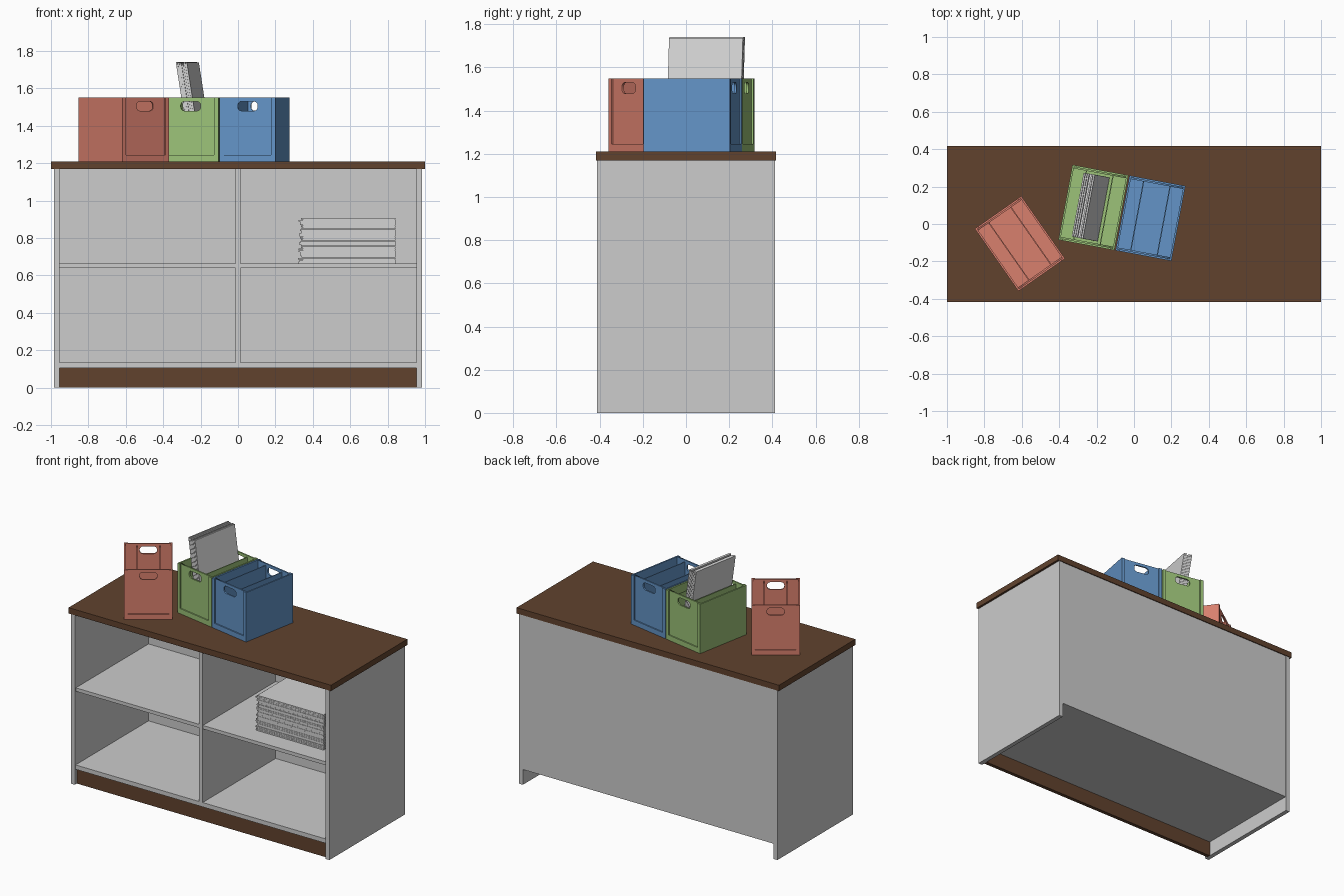
import bpy, bmesh, math, random
from mathutils import Matrix, Vector

if "Cube" in bpy.data.objects:
    bpy.data.objects.remove(bpy.data.objects["Cube"])

random.seed(4)


def material(name, rgb):
    m = bpy.data.materials.new(name)
    lin = [c / 12.92 if c < 0.04 else ((c + 0.055) / 1.055) ** 2.4 for c in rgb]
    m.diffuse_color = (*lin, 1)
    m.use_nodes = True
    m.node_tree.nodes["Principled BSDF"].inputs["Base Color"].default_value = m.diffuse_color
    return m


GREY = material("light_grey_laminate", (0.80, 0.80, 0.80))
CARD = material("pale_grey_card", (0.83, 0.83, 0.83))
BROWN = material("dark_brown_wood", (0.38, 0.26, 0.18))
RED = material("salmon_red", (0.85, 0.50, 0.43))
GREEN = material("leaf_green", (0.61, 0.76, 0.47))
BLUE = material("mid_blue", (0.39, 0.58, 0.78))


def boxes(name, mat, spans, matrix=Matrix()):
    """One object made from boxes given as (x0, x1, y0, y1, z0, z1)."""
    bm = bmesh.new()
    for x0, x1, y0, y1, z0, z1 in spans:
        m = Matrix.Translation(((x0 + x1) / 2, (y0 + y1) / 2, (z0 + z1) / 2)) \
            @ Matrix.Diagonal((x1 - x0, y1 - y0, z1 - z0, 1))
        bmesh.ops.create_cube(bm, size=1, matrix=m)
    me = bpy.data.meshes.new(name)
    bm.to_mesh(me)
    bm.free()
    me.materials.append(mat)
    ob = bpy.data.objects.new(name, me)
    ob.matrix_world = matrix
    bpy.context.collection.objects.link(ob)
    return ob


# Cabinet
boxes("countertop", BROWN, [(-1, 1, -0.416, 0.416, 1.17, 1.21)])
for side, s in (("left", -1), ("right", 1)):
    a, b = sorted((s * 0.985, s * 0.955))
    boxes(side + "_side_panel", GREY, [(a, b, -0.412, 0.412, 0, 1.17)])
boxes("back_panel", GREY, [(-0.955, 0.955, 0.39, 0.41, 0.104, 1.17)])
boxes("bottom_panel", GREY, [(-0.955, 0.955, -0.405, 0.39, 0.104, 0.134)])
boxes("divider", GREY, [(-0.014, 0.014, -0.405, 0.39, 0.134, 1.17)])
boxes("left_shelf", GREY, [(-0.955, -0.014, -0.402, 0.39, 0.64, 0.664)])
boxes("right_shelf", GREY, [(0.014, 0.955, -0.402, 0.39, 0.64, 0.664)])
boxes("kick_plate", BROWN, [(-0.955, 0.955, -0.39, -0.365, 0, 0.104)])

# Crates
W, D, H, T, REC = 0.152, 0.204, 0.34, 0.01, 0.008   # half width, half depth


def spline(cu, pts):
    sp = cu.splines.new('POLY')
    sp.points.add(len(pts) - 1)
    for p, (x, y) in zip(sp.points, pts):
        p.co = (x, y, 0, 1)
    sp.use_cyclic_u = True


def end_wall(name, mat, matrix):
    """Upright panel with a rounded hand hole."""
    cu = bpy.data.curves.new(name, 'CURVE')
    cu.dimensions, cu.fill_mode, cu.extrude = '2D', 'BOTH', T / 2
    w = W - T
    spline(cu, [(-w, 0), (w, 0), (w, H), (-w, H)])
    hole = []
    for i, (cx, cz) in enumerate(((0.034, 0.3), (-0.034, 0.3), (-0.034, 0.29), (0.034, 0.29))):
        for k in range(5):
            a = math.radians(90 * i + 22.5 * k)
            hole.append((cx + 0.02 * math.cos(a), cz + 0.02 * math.sin(a)))
    spline(cu, hole)
    tmp = bpy.data.objects.new(name, cu)
    bpy.context.collection.objects.link(tmp)
    dg = bpy.context.evaluated_depsgraph_get()
    me = bpy.data.meshes.new_from_object(tmp.evaluated_get(dg))
    bpy.data.objects.remove(tmp)
    me.materials.clear()
    me.materials.append(mat)
    ob = bpy.data.objects.new(name, me)
    ob.matrix_world = matrix
    bpy.context.collection.objects.link(ob)


def crate(name, mat, x, y, angle):
    base = Matrix.Translation((x, y, 1.21)) @ Matrix.Rotation(math.radians(angle), 4, 'Z')
    spans = [(-W + T, W - T, -D + REC, D - REC, 0.002, 0.014)]        # floor
    for s in (-1, 1):
        a, b = sorted((s * W, s * (W - T)))
        spans.append((a, b, -D, D, 0, H))                             # long wall
        a, b = sorted((s * 0.069, s * 0.075))
        spans.append((a, b, -D + REC + T, D - REC - T, 0.014, H - 0.012))  # inner divider
        a, b = sorted((s * D, s * (D - REC)))
        spans.append((-W + T, W - T, a, b, 0, 0.035))                 # bottom ledge
        for q in (-1, 1):
            c, d = sorted((q * (W - T), q * (W - 0.024)))
            spans.append((c, d, a, b, 0.035, H))                      # corner post
    boxes(name + "_crate_body", mat, spans, base)
    for end, s in (("front", -1), ("back", 1)):
        m = base @ Matrix.Translation((0, s * (D - REC - T / 2), 0)) \
            @ Matrix.Rotation(math.pi / 2, 4, 'X')
        end_wall(name + "_crate_" + end + "_wall", mat, m)
    return base


crate("red", RED, -0.61, -0.105, 35)
green = crate("green", GREEN, -0.217, 0.088, -10.6)
crate("blue", BLUE, 0.088, 0.031, -10.6)


# Flat-folded card packs: thin sheets, uneven at one end
def card_stack(name, packs, matrix):
    spans, p = [], 0.0306
    for i in range(packs):
        z = i * p
        spans.append((-0.235, 0.258, -0.172, 0.172, z + 0.001, z + p - 0.001))
        for k in range(3):
            e = random.uniform(0, 0.02)
            f = random.uniform(0, 0.004)
            spans.append((-0.262 + e, 0.26, -0.175 + f, 0.175 - f,
                          z + k * 0.0102 + 0.0004, z + k * 0.0102 + 0.0092))
    boxes(name, CARD, spans, matrix)


card_stack("shelf_card_stack", 8, Matrix.Translation((0.582, -0.095, 0.664)))
lean = green @ Matrix.Translation((0.026, 0, 0.02)) @ Matrix.Rotation(math.radians(-9), 4, 'Y')
card_stack("leaning_card_stack", 2,
           lean @ Matrix.Translation((-0.0306, 0, 0.26)) @ Matrix.Rotation(math.pi / 2, 4, 'Y'))
